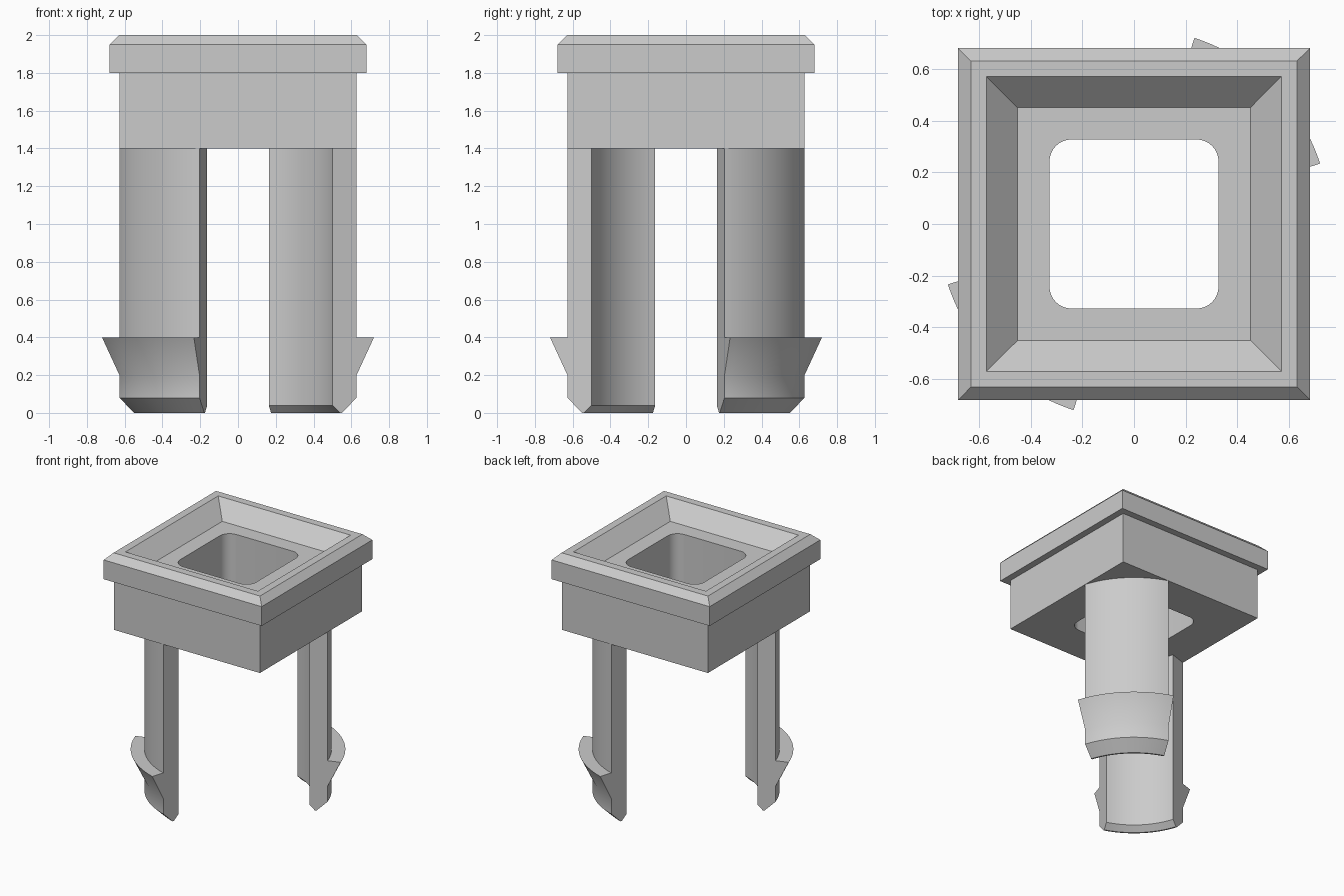
import bpy, bmesh, math

if "Cube" in bpy.data.objects:
    bpy.data.objects.remove(bpy.data.objects["Cube"])

grey = bpy.data.materials.new("plastic_grey")
grey.diffuse_color = (0.6, 0.6, 0.6, 1)
grey.use_nodes = True
grey.node_tree.nodes["Principled BSDF"].inputs["Base Color"].default_value = grey.diffuse_color


def finish(bm, name):
    bmesh.ops.recalc_face_normals(bm, faces=bm.faces)
    mesh = bpy.data.meshes.new(name)
    bm.to_mesh(mesh)
    bm.free()
    mesh.materials.append(grey)
    ob = bpy.data.objects.new(name, mesh)
    bpy.context.collection.objects.link(ob)
    bpy.ops.object.select_all(action='DESELECT')
    ob.select_set(True)
    bpy.context.view_layer.objects.active = ob
    bpy.ops.object.shade_smooth_by_angle(angle=math.radians(30))
    return ob


def bridge(bm, a, b):
    n = len(a)
    for i in range(n):
        j = (i + 1) % n
        bm.faces.new((a[i], a[j], b[j], b[i]))


CORNERS = [(1, 1), (-1, 1), (-1, -1), (1, -1)]


def square(bm, half, z):
    return [bm.verts.new((sx * half, sy * half, z)) for sx, sy in CORNERS]


def rounded_square(bm, half, radius, z, steps=8):
    c = half - radius
    pts = []
    for i, (sx, sy) in enumerate(CORNERS):
        for k in range(steps + 1):
            a = math.pi / 2 * (i + k / steps)
            pts.append(bm.verts.new((sx * c + radius * math.cos(a),
                                     sy * c + radius * math.sin(a), z)))
    return pts


def holed_face(bm, sq, hole, steps=8):
    # four panels joining the square rim to the rounded hole
    n, m = len(hole), steps + 1
    for i in range(4):
        start = i * m + steps // 2
        inner = [hole[(start + k) % n] for k in range(m + 1)]
        bm.faces.new([sq[i], sq[(i + 1) % 4]] + inner[::-1])


# Head: square body, chamfered cap, sloping recess and through hole
bm = bmesh.new()
loops = [square(bm, h, z) for h, z in [
    (0.628, 1.4), (0.628, 1.8), (0.68, 1.8), (0.68, 1.95),
    (0.63, 2.0), (0.57, 2.0), (0.45, 1.88)]]
for a, b in zip(loops, loops[1:]):
    bridge(bm, a, b)
hole_top = rounded_square(bm, 0.327, 0.085, 1.88)
hole_bottom = rounded_square(bm, 0.327, 0.085, 1.4)
bridge(bm, hole_top, hole_bottom)
holed_face(bm, loops[-1], hole_top)
holed_face(bm, loops[0], hole_bottom)
finish(bm, "plug_head")

# Legs: curved snap prongs with a hooked catch, on opposite corners
PROFILE = [(0.527, 1.4), (0.527, 0.04), (0.567, 0), (0.578, 0), (0.66, 0.08),
           (0.66, 0.2), (0.757, 0.4), (0.66, 0.4), (0.66, 1.4)]
SEGMENTS = 20


def leg(name, turn):
    bm = bmesh.new()
    rows = []
    for s in range(SEGMENTS + 1):
        a = math.radians(turn + 18 + 54 * s / SEGMENTS)
        rows.append([bm.verts.new((r * math.cos(a), r * math.sin(a), z))
                     for r, z in PROFILE])
    for a, b in zip(rows, rows[1:]):
        bridge(bm, a, b)
    bm.faces.new(rows[0])
    bm.faces.new(rows[-1])
    finish(bm, name)


leg("leg_back_right", 0)
leg("leg_front_left", 180)
